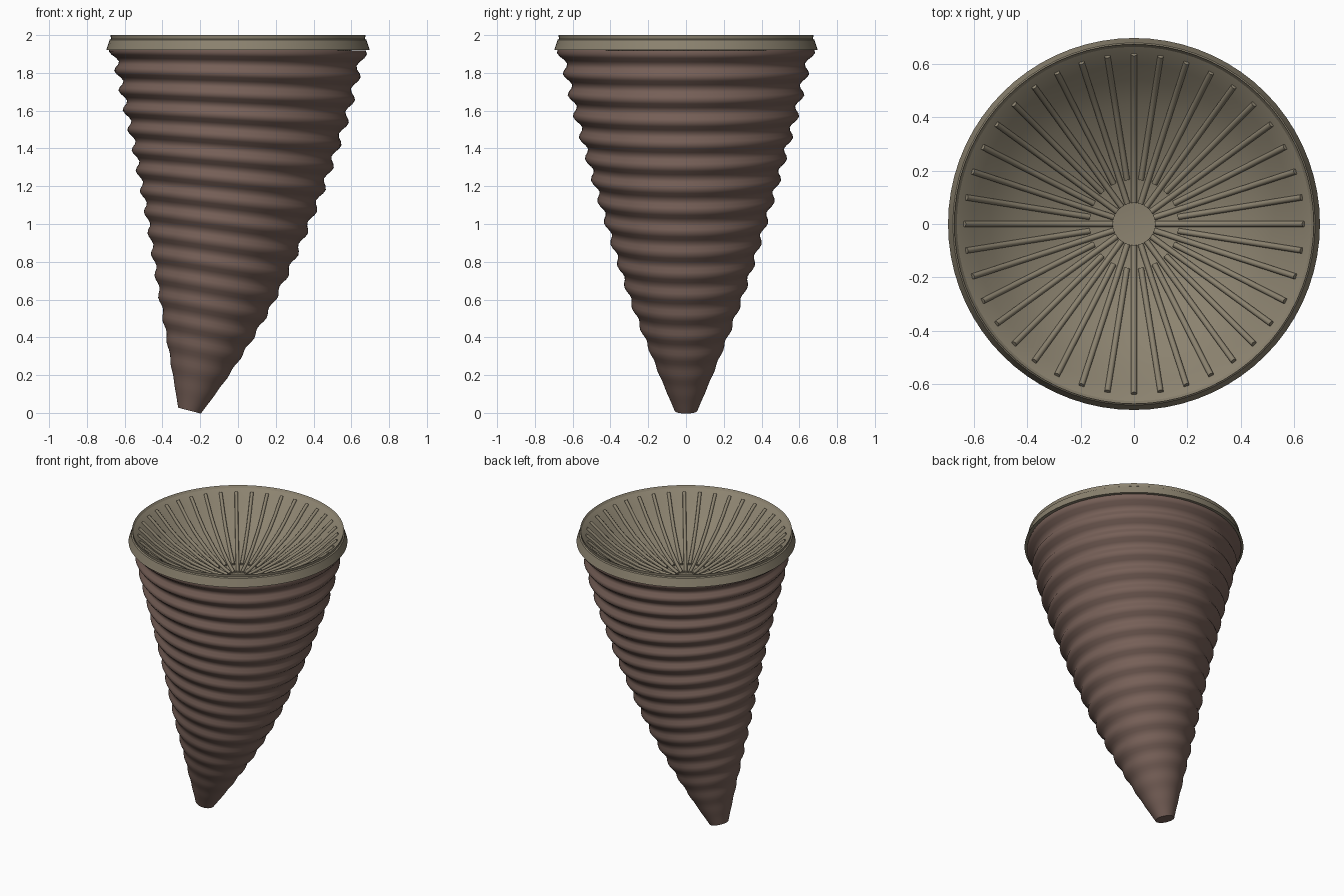
import bpy, bmesh, math
from mathutils import Vector

if "Cube" in bpy.data.objects:
    bpy.data.objects.remove(bpy.data.objects["Cube"])

def material(name, col):
    m = bpy.data.materials.new(name)
    m.diffuse_color = (*col, 1)
    m.use_nodes = True
    m.node_tree.nodes["Principled BSDF"].inputs["Base Color"].default_value = m.diffuse_color
    return m

BROWN = material("brown", (0.18, 0.115, 0.095))
TAN = material("tan", (0.26, 0.225, 0.16))

def lerp(table, t):
    for (a, va), (b, vb) in zip(table, table[1:]):
        if t <= b:
            return va + (vb - va) * (t - a) / (b - a)
    return table[-1][1]

def loft(name, rings, mat, cap_start=False, cap_end=False, angle=40):
    bm = bmesh.new()
    loops = [[bm.verts.new(p) for p in r] for r in rings]
    n = len(rings[0])
    for a, b in zip(loops, loops[1:]):
        for i in range(n):
            j = (i + 1) % n
            bm.faces.new((a[i], a[j], b[j], b[i]))
    if cap_start:
        bm.faces.new(loops[0][::-1])
    if cap_end:
        bm.faces.new(loops[-1])
    me = bpy.data.meshes.new(name)
    bm.to_mesh(me)
    bm.free()
    ob = bpy.data.objects.new(name, me)
    bpy.context.collection.objects.link(ob)
    me.materials.append(mat)
    bpy.ops.object.select_all(action='DESELECT')
    bpy.context.view_layer.objects.active = ob
    ob.select_set(True)
    bpy.ops.object.shade_smooth_by_angle(angle=math.radians(angle))
    return ob

def circle(r, z, n=72):
    return [Vector((r * math.cos(2 * math.pi * i / n), r * math.sin(2 * math.pi * i / n), z))
            for i in range(n)]

# Horn body: rippled rings following a bent axis, tilted square to it
RADII = [(0, .055), (.2, .14), (.4, .22), (.6, .295), (.8, .36), (1, .42), (1.2, .48),
         (1.4, .535), (1.6, .59), (1.8, .635), (1.93, .67)]
rings = []
STEPS = 102
for k in range(STEPS + 1):
    z = .012 + (1.925 - .012) * k / STEPS
    u = 1 - z / 2
    cx, slope = -.26 * u * u, .26 * u
    r = lerp(RADII, z) * (1 + .03 * min(1, z / .4) * math.cos(2 * math.pi * (z - 1.905) / .1125))
    rings.append([Vector((cx + p.x, p.y, z - slope * p.x)) for p in circle(r, 0)])
loft("horn_body", rings, BROWN, cap_start=True, angle=60)

# Flared rim and the bowl inside it
BOWL = [(.08, 1.66), (.17, 1.675), (.3, 1.72), (.45, 1.80), (.54, 1.87), (.6, 1.93), (.645, 1.97), (.665, 1.985)]
profile = [(.645, 1.92), (.698, 1.92), (.68, 1.975), (.672, 1.98), (.675, 2.0), (.665, 1.985)]
loft("rim", [circle(r, z) for r, z in profile], TAN, angle=30)
loft("bowl", [circle(r, z) for r, z in BOWL[::-1]], TAN, cap_end=True)

# Radial ridges, long and short alternating, lying on the bowl
def ridge(name, ang, r_in, r_out=.64, w=.011):
    pts = [(r_in + (r_out - r_in) * i / 10) for i in range(11)]
    radial = Vector((math.cos(ang), math.sin(ang), 0))
    side = Vector((-math.sin(ang), math.cos(ang), 0))
    sections = []
    for i, r in enumerate(pts):
        z = lerp(BOWL, r)
        dz = (lerp(BOWL, r + .01) - lerp(BOWL, r - .01)) / .02 if r > .1 else .1
        up = (Vector((0, 0, 1)) - radial * dz).normalized()
        c = radial * r + Vector((0, 0, z)) + up * .004
        sections.append([c + side * w * math.cos(a) + up * w * math.sin(a)
                         for a in (2 * math.pi * q / 8 for q in range(8))])
    loft(name, sections, TAN, True, True, 50)

for i in range(40):
    ridge(f"ridge_{i + 1}", math.radians(9 * i), .08 if i % 2 == 0 else .17)
